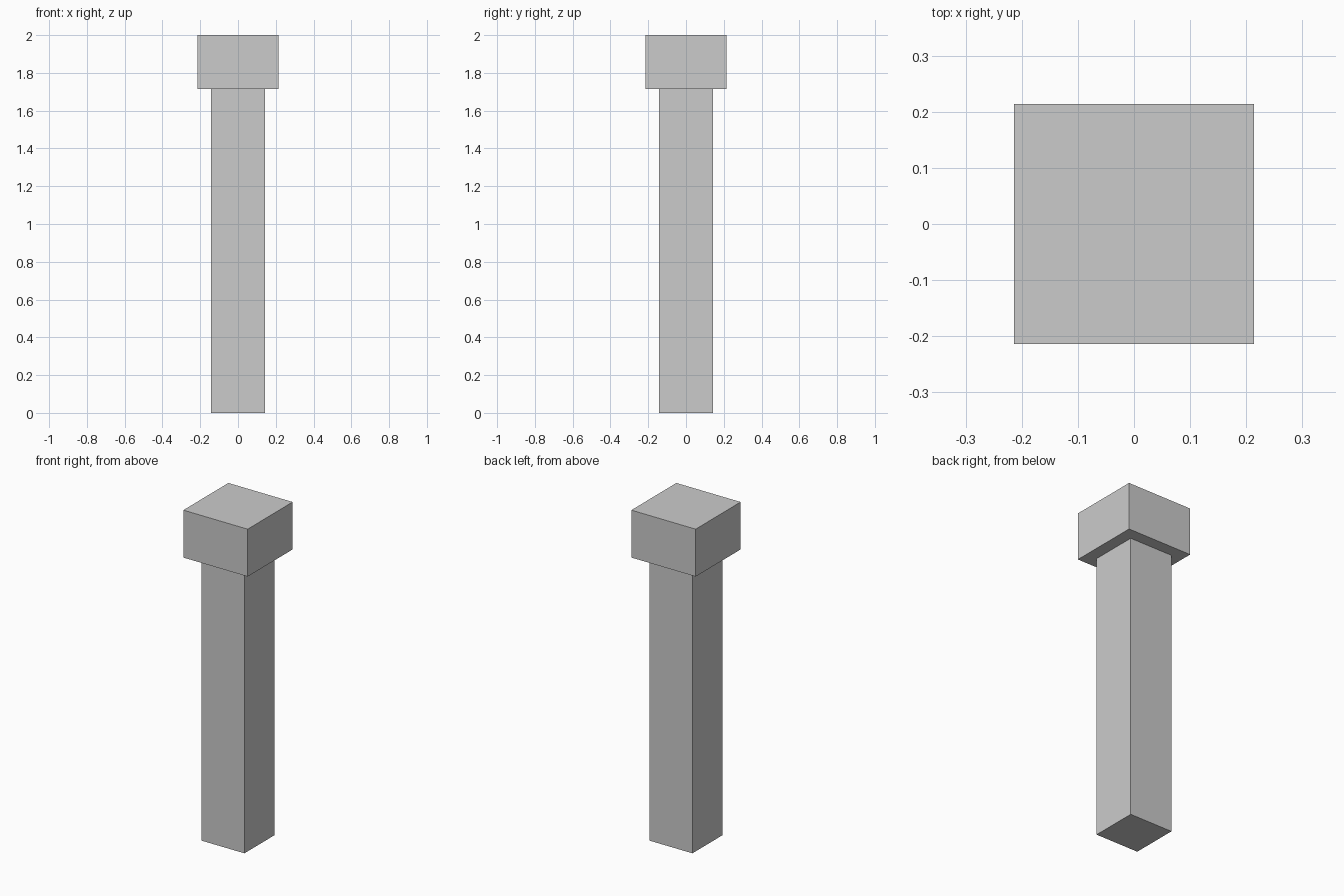
import bpy

if "Cube" in bpy.data.objects:
    bpy.data.objects.remove(bpy.data.objects["Cube"])


def block(name, half, z0, z1):
    bpy.ops.mesh.primitive_cube_add(size=1, location=(0, 0, (z0 + z1) / 2))
    ob = bpy.context.object
    ob.name = name
    ob.scale = (half * 2, half * 2, z1 - z0)
    bpy.ops.object.transform_apply(location=False, rotation=False, scale=True)
    return ob


# Square post shaft
block("shaft", 1 / 7, 0, 12 / 7)

# Wider block on top
block("cap", 1.5 / 7, 12 / 7, 2)
